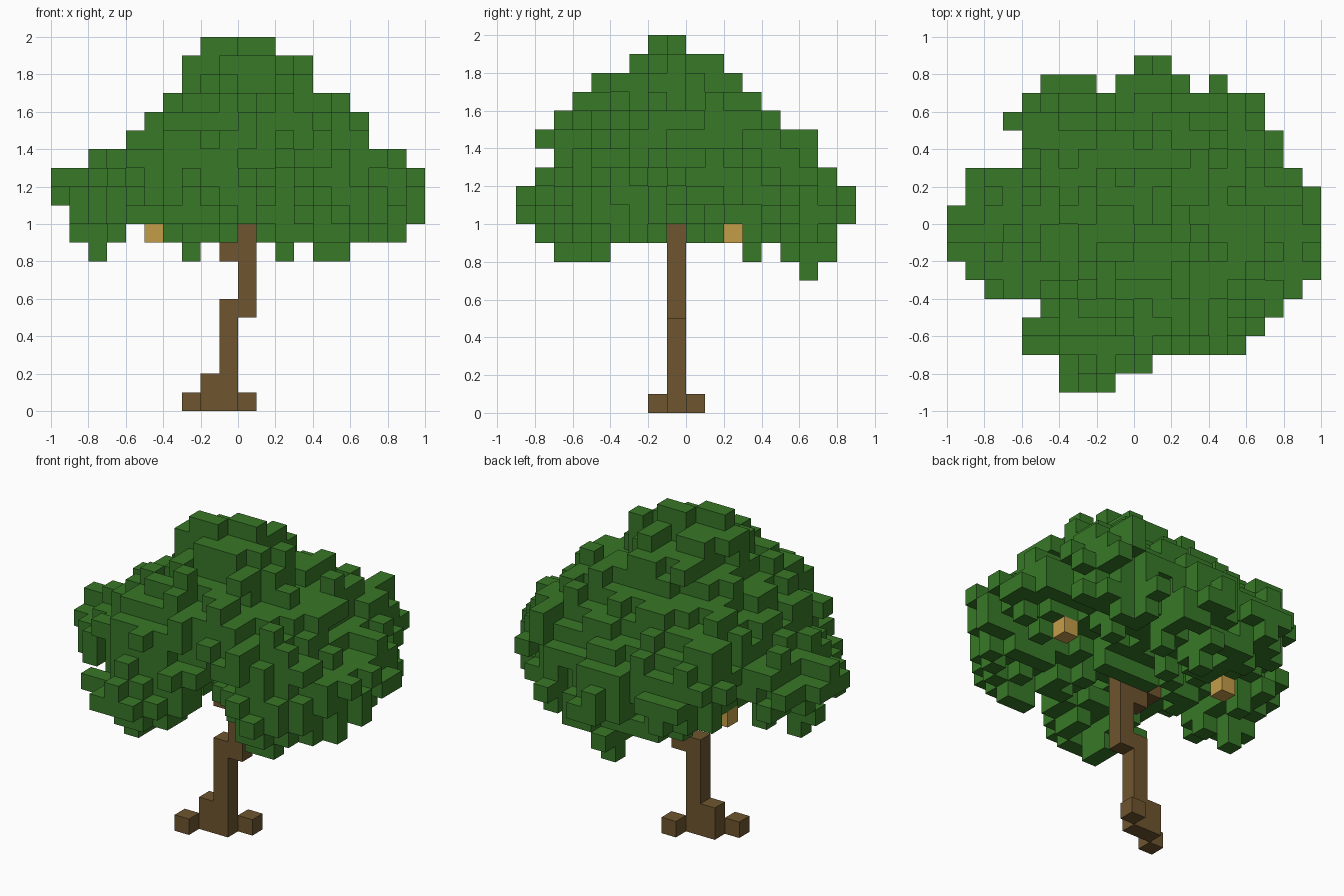
import bpy
import bmesh
import random
from itertools import product
from mathutils import Vector

random.seed(4)
CELL = 0.1
ORIGIN = Vector((-1.0, -0.9, 0.0))
STEPS = [Vector(s) for s in ((1, 0, 0), (0, 1, 0), (0, 0, 1))]

if "Cube" in bpy.data.objects:
    bpy.data.objects.remove(bpy.data.objects["Cube"])


def linear(c):
    c /= 255
    return c / 12.92 if c <= 0.04045 else ((c + 0.055) / 1.055) ** 2.4


def make_material(name, rgb):
    mat = bpy.data.materials.new(name)
    mat.use_nodes = True
    color = (*[linear(c) for c in rgb], 1.0)
    mat.diffuse_color = color
    mat.node_tree.nodes["Principled BSDF"].inputs["Base Color"].default_value = color
    return mat


def box(x, y, z):
    """Cells of a block given as half-open ranges."""
    return set(product(range(*x), range(*y), range(*z)))


def neighbours(cell):
    for axis, sign in product(range(3), (1, -1)):
        near = list(cell)
        near[axis] += sign
        yield axis, sign, tuple(near)


def build_cells(name, cells, mat):
    """Skin a set of cubic cells with outward faces only."""
    bm = bmesh.new()
    verts = {}

    def vert(p):
        key = tuple(round(v) for v in p)
        if key not in verts:
            verts[key] = bm.verts.new(ORIGIN + Vector(key) * CELL)
        return verts[key]

    for cell in sorted(cells):
        for axis, sign, near in neighbours(cell):
            if near in cells:
                continue
            u, v = STEPS[(axis + 1) % 3], STEPS[(axis + 2) % 3]
            start = Vector(cell) + (STEPS[axis] if sign > 0 else Vector())
            ring = [start, start + u, start + u + v, start + v]
            bm.faces.new([vert(p) for p in ring[::sign]])
    mesh = bpy.data.meshes.new(name)
    bm.to_mesh(mesh)
    bm.free()
    mesh.materials.append(mat)
    obj = bpy.data.objects.new(name, mesh)
    bpy.context.collection.objects.link(obj)
    return obj


green = make_material("leaf green", (56, 120, 40))
brown = make_material("bark brown", (110, 85, 47))
gold = make_material("fruit gold", (196, 158, 73))

# Trunk: stepped column with a side branch and two roots
row = (8, 9)
trunk = box((8, 10), row, (0, 2)) | box((9, 10), row, (0, 6))
trunk |= box((10, 11), row, (5, 10)) | box((9, 10), row, (8, 9))
trunk |= {(8, 8, 9), (7, 7, 0), (10, 9, 0)}
build_cells("trunk", trunk, brown)

# Two fruits hanging under the crown
fruits = {"left_fruit": (15, 9, 10), "right_fruit": (5, 11, 9)}
for name, cell in fruits.items():
    build_cells(name, {cell}, gold)

# Crown outline: width and depth per layer, width per row of the plan
LOWEST = 7
width = [[(10, 11)], [(2, 3), (7, 8), (10, 11), (12, 13), (14, 16)],
         [(1, 4), (6, 19)], [(1, 20)], [(0, 20)], [(0, 20)], [(2, 19)],
         [(4, 17)], [(5, 17)], [(6, 16)], [(7, 14)], [(7, 14)], [(8, 12)]]
depth = [[(15, 16)], [(2, 5), (8, 9), (12, 13), (14, 17)],
         [(1, 11), (12, 17)], [(0, 18)], [(0, 18)], [(1, 17)], [(2, 16)],
         [(1, 16)], [(2, 14)], [(3, 13)], [(4, 12)], [(6, 11)], [(7, 9)]]
plan = [[(6, 9)], [(6, 11)], [(4, 16)], [(4, 17)], [(5, 18)], [(2, 19)],
        [(1, 20)], [(0, 20)], [(0, 20)], [(0, 20)], [(1, 20)], [(1, 19)],
        [(4, 18)], [(4, 18)], [(3, 17)], [(4, 17)],
        [(5, 8), (9, 13), (14, 15)], [(10, 12)]]

# Leaf clumps: centre and radii
clumps = [((0, -.07, 1.52), (.38, .36, .44)), ((.04, -.06, 1.35), (.7, .66, .34)),
          ((.5, -.4, 1.1), (.38, .36, .3)), ((-.25, -.55, 1.1), (.36, .36, .32)),
          ((-.65, 0, 1.12), (.38, .36, .28)), ((.02, .55, 1.08), (.36, .35, .34)),
          ((.48, .48, 1.22), (.33, .33, .28)), ((.72, -.05, 1.15), (.3, .4, .25)),
          ((-.4, .45, 1.2), (.32, .35, .3))]


def inside(value, spans):
    return any(a <= value < b for a, b in spans)


def allowed(i, j, k):
    # Keep the trunk clear of low leaves
    if k < 10 and (i == 10 and j <= 8 or j == 8 and i >= 8):
        return False
    # Nook around the left fruit
    if k < 11 and 15 <= i <= 17 and 9 <= j <= 11:
        return False
    # Diagonal cleft between the two front clumps
    if 14 <= i + j <= 15 and i > 8 and k < 11 + (i - 8) // 2:
        return False
    return (inside(i, width[k - LOWEST]) and inside(j, depth[k - LOWEST])
            and inside(i, plan[j]))


def distance(cell):
    p = ORIGIN + (Vector(cell) + Vector((.5, .5, .5))) * CELL
    return min(sum(((p[n] - c[n]) / r[n]) ** 2 for n in range(3)) ** 0.5
               for c, r in clumps)


def touches(cell, cells):
    return any(near in cells for _, _, near in neighbours(cell))


# Rounded body set one cell inside the outline, then loose cubes on its skin
taken = trunk | set(fruits.values())
room = {c: distance(c) for c in sorted(box((0, 20), (0, 18), (LOWEST, 20)) - taken)
        if allowed(*c)}
body = {c for c, d in room.items()
        if d < 1 and all(near in room for _, _, near in neighbours(c))}
leaves = body | {c for c in room if touches(c, body) and random.random() < 0.4}

# Leaf cube beside the left fruit
leaves.add((18, 9, 10))

# Grow single leaf cubes until the crown fills its outline on every axis
for axis in (1, 0, 2):
    columns = {}
    for c in room:
        columns.setdefault(c[:axis] + c[axis + 1:], []).append(c)
    for column in sorted(columns.values(), key=lambda col: min(room[c] for c in col)):
        if not leaves.intersection(column):
            leaves.add(min(column, key=lambda c: (not touches(c, leaves), room[c])))

build_cells("crown", leaves, green)
